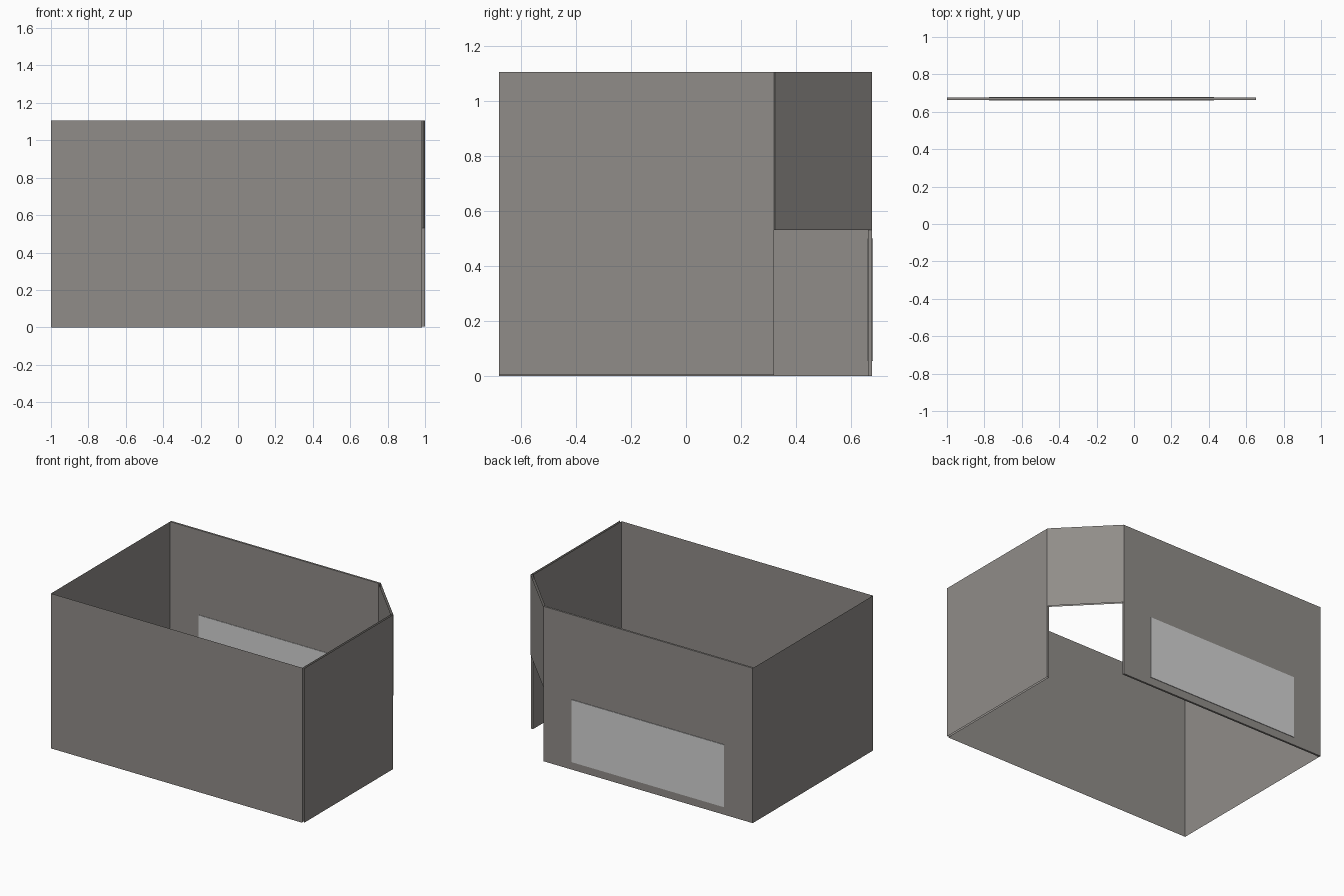
import bpy, bmesh

if "Cube" in bpy.data.objects:
    bpy.data.objects.remove(bpy.data.objects["Cube"])

H = 1.105       # wall height
DOOR = 0.53     # height of the corner doorway
T = 0.015       # wall thickness


def material(name, rgb):
    m = bpy.data.materials.new(name)
    m.diffuse_color = (*rgb, 1)
    m.use_nodes = True
    m.node_tree.nodes["Principled BSDF"].inputs["Base Color"].default_value = m.diffuse_color
    return m


wall_grey = material("wall_grey", (0.28, 0.265, 0.25))
pane_grey = material("pane_light_grey", (0.65, 0.65, 0.65))


def finish(bm, name, mat):
    me = bpy.data.meshes.new(name)
    bm.to_mesh(me)
    bm.free()
    me.materials.append(mat)
    ob = bpy.data.objects.new(name, me)
    bpy.context.collection.objects.link(ob)


def skin(name, path, z0, z1, mat):
    """Upright sheet along a plan path, open at top and bottom."""
    bm = bmesh.new()
    low = [bm.verts.new((x, y, z0)) for x, y in path]
    high = [bm.verts.new((x, y, z1)) for x, y in path]
    for i in range(len(path) - 1):
        bm.faces.new((low[i], low[i + 1], high[i + 1], high[i]))
    finish(bm, name, mat)


def box(name, lo, hi, mat):
    bm = bmesh.new()
    bmesh.ops.create_cube(bm, size=1)
    for v in bm.verts:
        v.co = [hi[k] if v.co[k] > 0 else lo[k] for k in range(3)]
    finish(bm, name, mat)


# thin wall sheets
skin("front_wall", [(-1, -0.68), (1 - T, -0.68)], 0, H, wall_grey)
skin("left_wall", [(-1, 0.676), (-1, -0.68)], 0, H, wall_grey)

# right wall with a door jamb at its rear end
R = 0.9985
skin("right_wall", [(R, -0.68), (R, 0.32), (R - T, 0.32), (R - T, -0.68)],
     0.004, H, wall_grey)

# slanted panel above the corner doorway
skin("door_header", [(0.99, 0.312), (1, 0.323), (0.653, 0.676),
                     (0.643, 0.665), (0.99, 0.312)], DOOR, H, wall_grey)

# solid back wall and the light pane set through it
box("back_wall", (-1, 0.662, 0), (0.653, 0.676, H), wall_grey)
box("window_pane", (-0.775, 0.659, 0.055), (0.428, 0.68, 0.5), pane_grey)
